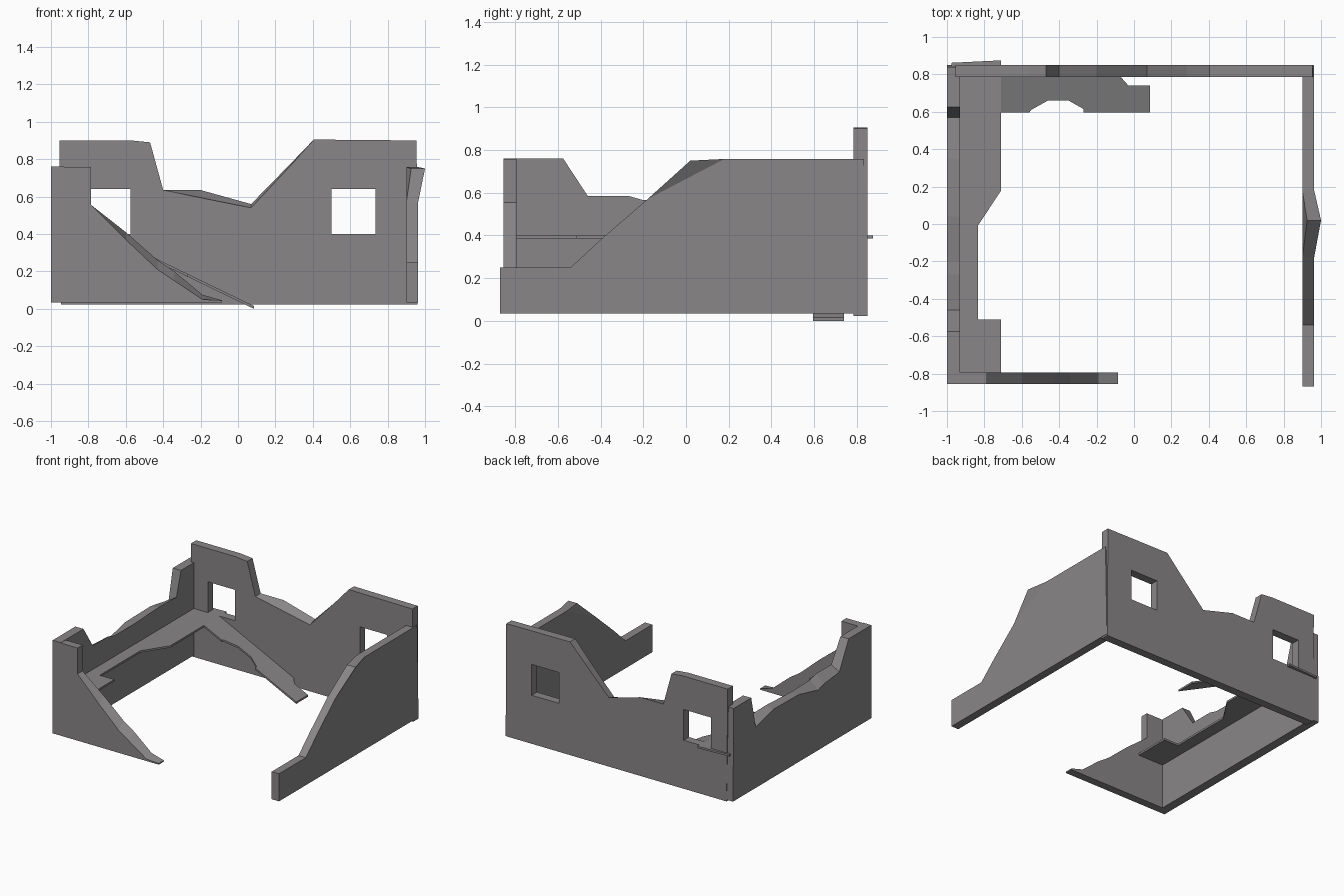
import bpy, bmesh
from mathutils import Vector
from mathutils.geometry import tessellate_polygon

if "Cube" in bpy.data.objects:
    bpy.data.objects.remove(bpy.data.objects["Cube"])

stone = bpy.data.materials.new("dark_stone")
stone.diffuse_color = (0.25, 0.24, 0.245, 1)
stone.use_nodes = True
stone.node_tree.nodes["Principled BSDF"].inputs["Base Color"].default_value = stone.diffuse_color


def loft(name, ring_a, ring_b, axes=(0, 2), ear=None):
    """Solid between two matching outlines; 'ear' is a corner chipped out of plane."""
    n = len(ring_a)
    keep = [i for i in range(n) if i != ear]
    flat = [Vector((ring_b[i][axes[0]], ring_b[i][axes[1]], 0)) for i in keep]
    tris = [[keep[k] for k in t] for t in tessellate_polygon([flat])]
    if ear is not None:
        tris.append([ear - 1, ear, ear + 1])
    bm = bmesh.new()
    a = [bm.verts.new(p) for p in ring_a]
    b = [bm.verts.new(p) for p in ring_b]
    for t in tris:
        bm.faces.new([a[k] for k in t])
        bm.faces.new([b[k] for k in t])
    for i in range(n):
        j = (i + 1) % n
        bm.faces.new((a[j], a[i], b[i], b[j]))
    bmesh.ops.recalc_face_normals(bm, faces=bm.faces[:])
    # merge coplanar faces back into clean panels
    bmesh.ops.dissolve_limit(bm, angle_limit=0.002, verts=bm.verts[:], edges=bm.edges[:])
    me = bpy.data.meshes.new(name)
    bm.to_mesh(me)
    bm.free()
    me.materials.append(stone)
    ob = bpy.data.objects.new(name, me)
    bpy.context.collection.objects.link(ob)
    return ob


def wall_x(name, y0, y1, pts):
    """Wall along x. Each point: x, z and optional drop of the front edge."""
    front = [(p[0], y0, p[1] - (p[2] if len(p) > 2 else 0)) for p in pts]
    back = [(p[0], y1, p[1]) for p in pts]
    return loft(name, front, back)


def wall_y(name, x0, x1, pts, ear=None):
    """Wall along y. Each point: y, z and optional x shift, drop at x0."""
    full = [tuple(p) + (0, 0)[len(p) - 2:] for p in pts]
    return loft(name, [(x0 + s * 0.7, y, z - d) for y, z, s, d in full],
                [(x1 + s, y, z) for y, z, s, d in full], (1, 2), ear)


# back wall with broken crest
back = wall_x("back_wall", 0.785, 0.85, [
    (-0.945, 0.022), (0.96, 0.022), (0.955, 0.9), (0.405, 0.905),
    (0.28, 0.775, 0.01), (0.07, 0.56, 0.02), (-0.2, 0.635, 0.05),
    (-0.4, 0.635), (-0.47, 0.89), (-0.57, 0.9), (-0.955, 0.9)])

# window openings
for i, x in enumerate((-0.693, 0.618)):
    bpy.ops.mesh.primitive_cube_add(size=1, location=(x, 0.82, 0.52))
    cutter = bpy.context.object
    cutter.name = f"window_cutter_{i}"
    cutter.scale = (0.235, 0.4, 0.24)
    cutter.hide_render = True
    cutter.data.materials.append(stone)
    bpy.context.view_layer.update()
    mod = back.modifiers.new("window", 'BOOLEAN')
    mod.operation = 'DIFFERENCE'
    mod.solver = 'EXACT'
    mod.object = cutter
    bpy.context.view_layer.objects.active = back
    bpy.ops.object.modifier_apply(modifier=mod.name)
    bpy.data.objects.remove(cutter)

# right wall, chipped outward where it is broken
wall_y("right_wall", 0.9, 0.963, [
    (-0.87, 0.035), (0.848, 0.035), (0.832, 0.758), (0.18, 0.758),
    (0.02, 0.75, 0.037, 0), (-0.18, 0.57), (-0.4, 0.38),
    (-0.54, 0.25), (-0.87, 0.25)], ear=4)

# left wall with collapsed middle
wall_y("left_wall", -1.0, -0.93, [
    (-0.855, 0.035), (0.85, 0.035), (0.84, 0.758), (0.625, 0.758),
    (0.57, 0.57, 0, 0.06), (0.35, 0.575, 0, 0.01), (0.04, 0.56),
    (-0.2, 0.565, 0, 0.06), (-0.27, 0.585, 0, 0.06), (-0.46, 0.585, 0, 0.04),
    (-0.575, 0.76), (-0.855, 0.76)])

# front wall fragment sloping down to the ground
wall_x("front_wall", -0.855, -0.793, [
    (-1.0, 0.035), (-0.085, 0.035), (-0.085, 0.045), (-0.19, 0.075, 0.025),
    (-0.34, 0.2, 0.05), (-0.43, 0.26, 0.05), (-0.6, 0.41, 0.04),
    (-0.785, 0.555), (-0.785, 0.757), (-1.0, 0.757)])

# remaining upper floor ledge
ledge = [(-0.975, 0.862), (-0.71, 0.875), (-0.71, 0.18), (-0.835, -0.01),
         (-0.835, -0.51), (-0.71, -0.51), (-0.71, -0.8), (-0.975, -0.84)]
loft("floor_ledge", [(x, y, 0.385) for x, y in ledge],
     [(x, y, 0.4) for x, y in ledge], (0, 1))

# fallen floor piece leaning from the ledge to the ground
slab = [(-0.71, 0.785), (-0.07, 0.785), (-0.03, 0.74), (0.085, 0.74),
        (0.085, 0.595), (-0.27, 0.595), (-0.27, 0.615), (-0.35, 0.66),
        (-0.46, 0.66), (-0.55, 0.61), (-0.56, 0.595), (-0.71, 0.595)]
slope = lambda x: 0.4 - (x + 0.71) * 0.484
loft("fallen_floor", [(x, y, slope(x) - 0.015) for x, y in slab],
     [(x, y, slope(x)) for x, y in slab], (0, 1))
